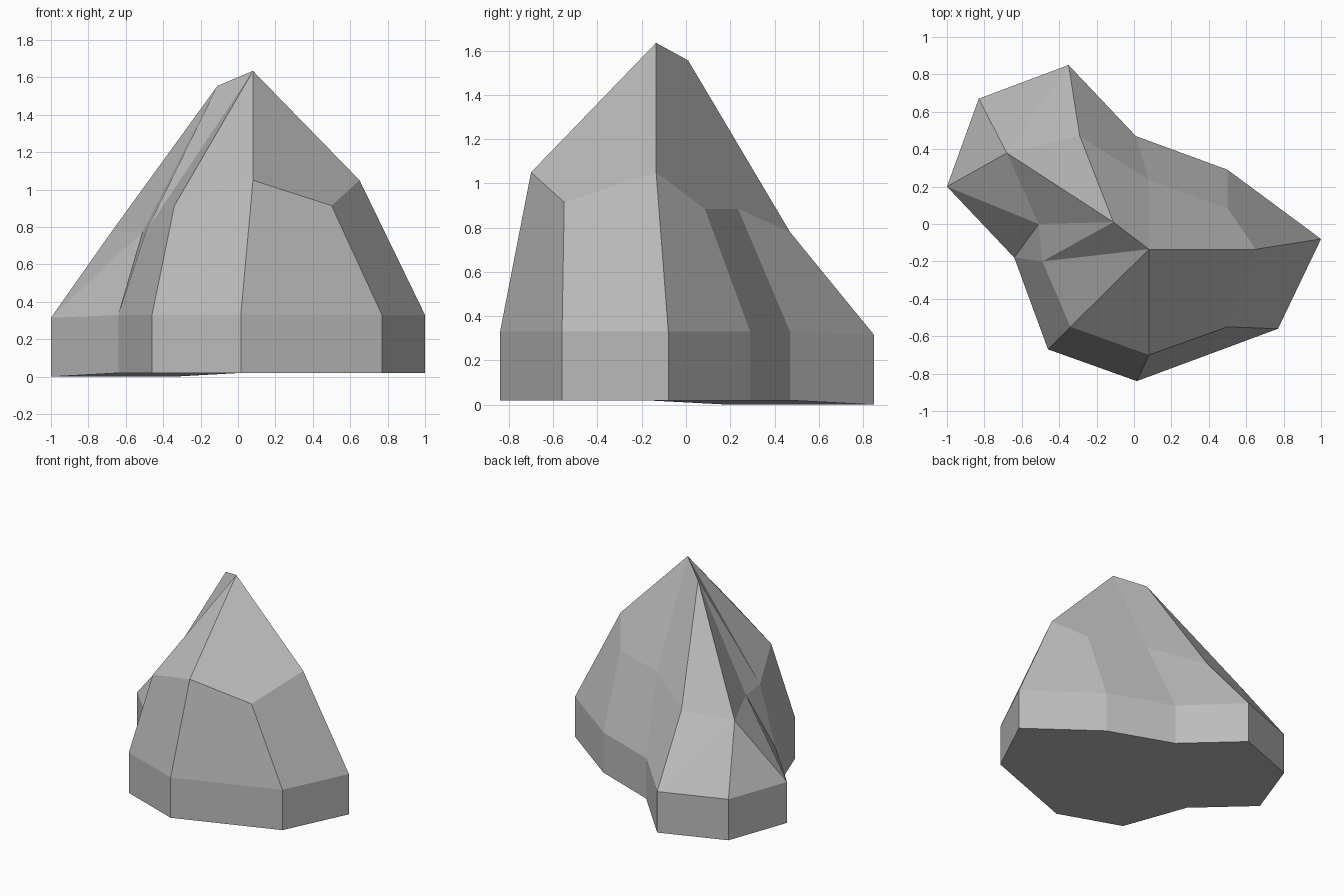
import bpy
import bmesh

default_cube = bpy.data.objects.get("Cube")
if default_cube:
    bpy.data.objects.remove(default_cube, do_unlink=True)

# Stone material
stone = bpy.data.materials.new("stone_grey")
stone.use_nodes = True
stone_colour = (0.5, 0.5, 0.5, 1.0)
stone.diffuse_color = stone_colour
for node in stone.node_tree.nodes:
    if node.type == "BSDF_PRINCIPLED":
        node.inputs["Base Color"].default_value = stone_colour
        node.inputs["Roughness"].default_value = 0.9

# Footprint, counter-clockwise from the left side
footprint = [(1.0, -0.08), (0.5, 0.29), (0.01, 0.47), (-0.35, 0.85), (-0.83, 0.67),
             (-1.0, 0.2), (-0.64, -0.18), (-0.46, -0.67), (0.015, -0.84), (0.77, -0.56)]
# Shoulder corners, one above each footprint corner
shoulder_points = [(0.65, -0.135, 1.05), (0.5, 0.085, 0.885), (0.08, 0.235, 0.885),
                   (-0.29, 0.47, 0.78), (-0.68, 0.38, 0.77), (-0.51, 0.0, 0.775),
                   (-0.49, -0.2, 0.78), (-0.34, -0.55, 0.915), (0.08, -0.7, 1.05),
                   (0.5, -0.55, 0.915)]
spur = {3, 4, 5}  # corners of the low rear spur

bm = bmesh.new()
bottom, rim = [], []
for i, (x, y) in enumerate(footprint):
    bottom.append(bm.verts.new((x, y, 0.0 if i in spur else 0.02)))
    rim.append(bm.verts.new((x, y, 0.315 if i in spur else 0.33)))
shoulder = [bm.verts.new(p) for p in shoulder_points]
peak = bm.verts.new((0.08, -0.135, 1.635))
side_peak = bm.verts.new((-0.11, 0.01, 1.555))


def face(*corners):
    bm.faces.new(corners)


# Upright foot and sloping flanks
count = len(footprint)
for i in range(count):
    j = (i + 1) % count
    face(bottom[i], bottom[j], rim[j], rim[i])
    if i in spur or i == 5:
        # Twisted spur flanks are folded along a diagonal
        face(rim[i], rim[j], shoulder[j if i == 3 else i])
        if i == 3:
            face(rim[i], shoulder[j], shoulder[i])
        else:
            face(rim[j], shoulder[j], shoulder[i])
    else:
        face(rim[i], rim[j], shoulder[j], shoulder[i])

# Crown facets around the main peak
face(peak, shoulder[0], shoulder[1], shoulder[2])
face(peak, shoulder[8], shoulder[9], shoulder[0])
face(peak, shoulder[7], shoulder[8])
face(peak, shoulder[6], shoulder[7])
face(peak, shoulder[2], shoulder[3], side_peak)
face(peak, side_peak, shoulder[6])

# Crown facets around the side peak
for i in (3, 4, 5):
    face(side_peak, shoulder[i], shoulder[i + 1])

# Underside, folded where the spur meets the main body
face(*reversed(bottom[:3] + bottom[6:]))
face(*reversed(bottom[2:7]))
bmesh.ops.recalc_face_normals(bm, faces=bm.faces[:])

mesh = bpy.data.meshes.new("rock")
bm.to_mesh(mesh)
bm.free()
mesh.materials.append(stone)
rock = bpy.data.objects.new("rock", mesh)
bpy.context.collection.objects.link(rock)
